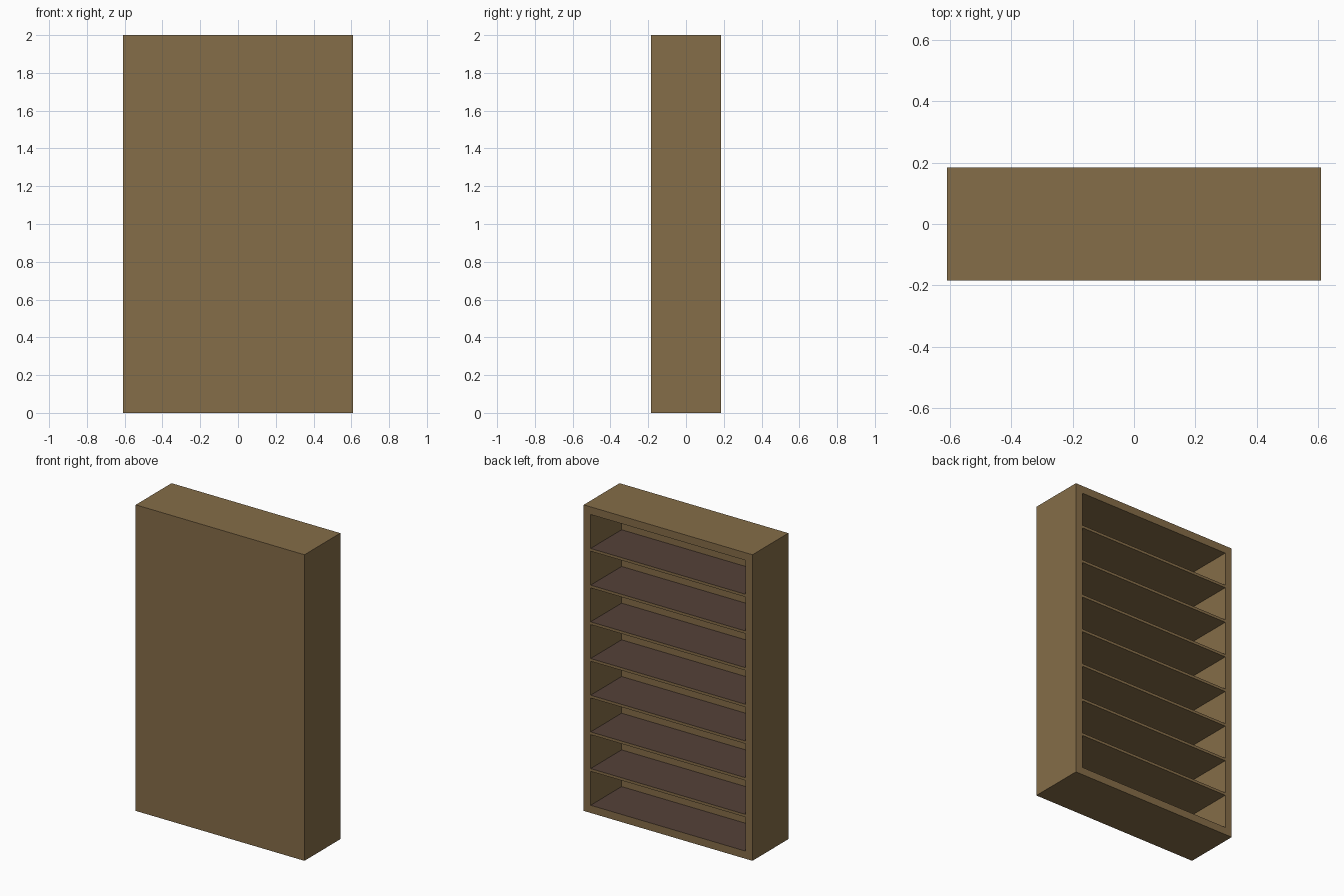
import bpy, bmesh
from mathutils import Vector

if "Cube" in bpy.data.objects:
    bpy.data.objects.remove(bpy.data.objects["Cube"])

W, D, H = 1.22, 0.37, 2.0      # outer size
WALL = 0.05                    # case wall thickness
SHELF_T = 0.018                # shelf thickness
BAYS = 8                       # open compartments


def material(name, rgb):
    m = bpy.data.materials.new(name)
    m.diffuse_color = (*rgb, 1.0)
    m.use_nodes = True
    m.node_tree.nodes["Principled BSDF"].inputs["Base Color"].default_value = m.diffuse_color
    return m


wood = material("oak_wood", (0.235, 0.153, 0.065))
dark = material("dark_shelf_top", (0.089, 0.053, 0.040))


def finish(name, bm):
    """Colour the inner upward faces dark, everything else wood."""
    bm.normal_update()
    for f in bm.faces:
        inner_top = f.normal.z > 0.9 and f.calc_center_median().z < H - 0.01
        f.material_index = 1 if inner_top else 0
    me = bpy.data.meshes.new(name)
    bm.to_mesh(me)
    bm.free()
    me.materials.append(wood)
    me.materials.append(dark)
    ob = bpy.data.objects.new(name, me)
    bpy.context.collection.objects.link(ob)
    return ob


def box(size, centre):
    bm = bmesh.new()
    bmesh.ops.create_cube(bm, size=1.0)
    bmesh.ops.scale(bm, vec=Vector(size), verts=bm.verts)
    bmesh.ops.translate(bm, vec=Vector(centre), verts=bm.verts)
    bm.normal_update()
    return bm


# Case: one box, hollowed out from the +y side
bm = box((W, D, H), (0, 0, H / 2))
opening = max(bm.faces, key=lambda f: f.normal.y)
bmesh.ops.inset_region(bm, faces=[opening], thickness=WALL, use_even_offset=True)
hollow = bmesh.ops.extrude_discrete_faces(bm, faces=[opening])["faces"][0]
bmesh.ops.translate(bm, vec=Vector((0, WALL - D, 0)), verts=hollow.verts)
finish("bookcase_body", bm)

# Shelves: evenly spaced, flush with the open side
inner_h = H - 2 * WALL
pitch = (inner_h + SHELF_T) / BAYS
for i in range(1, BAYS):
    z = WALL + i * pitch - SHELF_T / 2
    finish(f"shelf_{i}", box((W - 2 * WALL, D - WALL, SHELF_T), (0, WALL / 2, z)))
